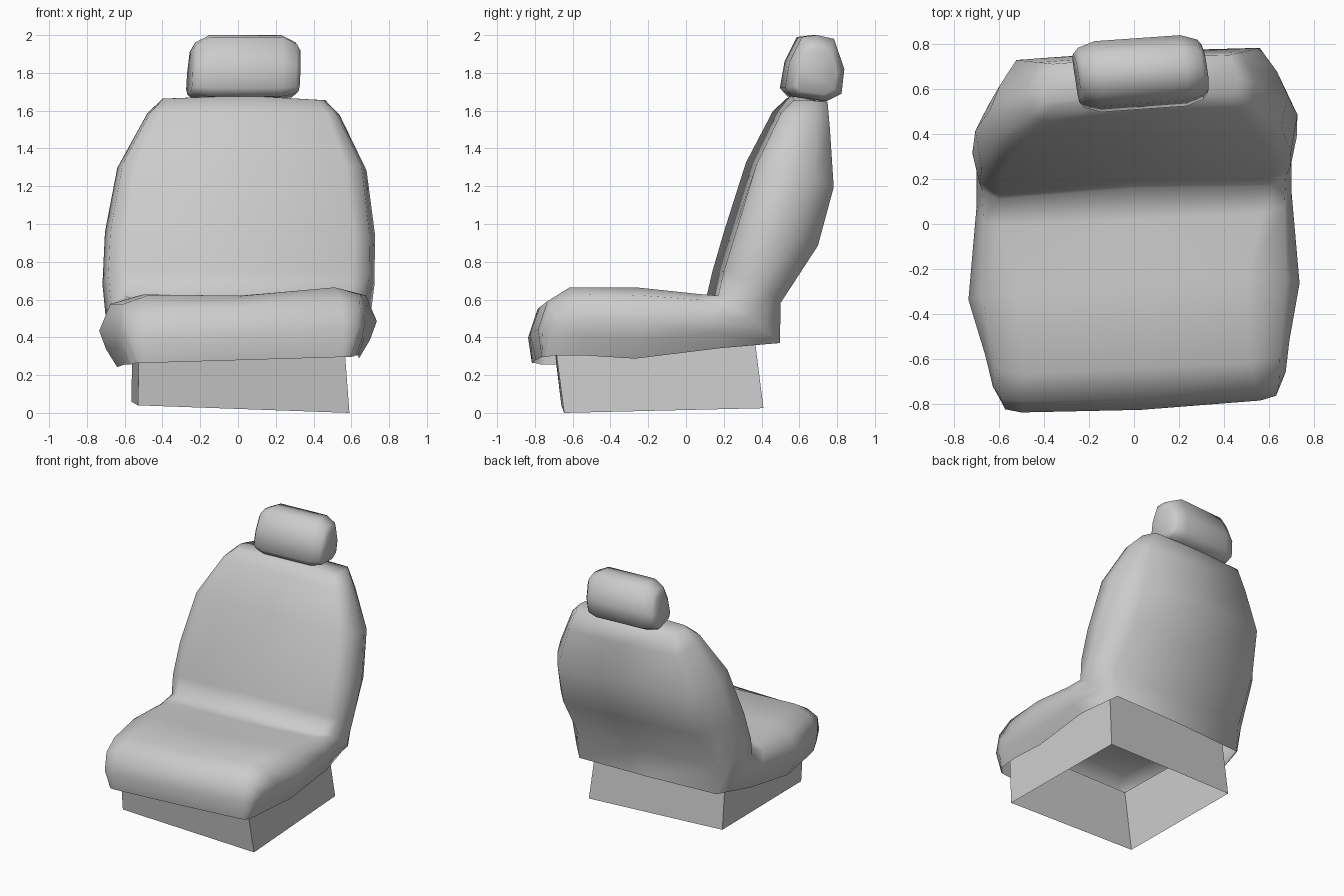
import bpy, bmesh, math

if "Cube" in bpy.data.objects:
    bpy.data.objects.remove(bpy.data.objects["Cube"])


def make_object(name, verts, faces, angle=None):
    mesh = bpy.data.meshes.new(name)
    mesh.from_pydata(verts, [], faces)
    bm = bmesh.new()
    bm.from_mesh(mesh)
    bmesh.ops.recalc_face_normals(bm, faces=bm.faces)
    bm.to_mesh(mesh)
    bm.free()
    obj = bpy.data.objects.new(name, mesh)
    bpy.context.collection.objects.link(obj)
    if angle:
        bpy.ops.object.select_all(action='DESELECT')
        obj.select_set(True)
        bpy.context.view_layer.objects.active = obj
        bpy.ops.object.shade_smooth_by_angle(angle=math.radians(angle))
    return obj


def loft(name, rings, cap_start=True, cap_end=True, angle=None,
         skip=lambda i, j: False):
    n = len(rings[0])
    verts = [p for r in rings for p in r]
    faces = []
    for i in range(len(rings) - 1):
        for j in range(n):
            k = (j + 1) % n
            if not skip(i, j):
                faces.append((i*n + j, i*n + k, (i+1)*n + k, (i+1)*n + j))
    if cap_start:
        faces.append(tuple(range(n)))
    if cap_end:
        faces.append(tuple(range(len(verts) - n, len(verts))))
    return make_object(name, verts, faces, angle)


# Seat and backrest: one cushion lofted from the nose to the shoulders, open below
# (inner y, z, half width), (side ...), (outer ...), centre offset y, z, roll
stations = [
    ((-.79, .28, .52), (-.77, .28, .57), (-.755, .28, .585), -.005, 0, .03),
    ((-.81, .42, .53), (-.74, .41, .625), (-.74, .28, .59), -.015, 0, .04),
    ((-.76, .57, .52), (-.69, .45, .65), (-.72, .28, .60), -.015, -.01, .04),
    ((-.64, .645, .49), (-.55, .47, .675), (-.58, .28, .62), 0, -.025, .04),
    ((-.27, .645, .50), (-.30, .46, .735), (-.30, .265, .64), 0, -.025, .035),
    ((.02, .62, .57), (.10, .48, .70), (.15, .33, .64), 0, -.01, .02),
    ((.14, .62, .60), (.31, .50, .70), (.47, .37, .57), .02, 0, 0),
    ((.17, .75, .60), (.35, .68, .72), (.47, .58, .59), .02, 0, 0),
    ((.23, .95, .60), (.45, .95, .715), (.67, .89, .56), .02, 0, -.01),
    ((.345, 1.32, .55), (.54, 1.29, .66), (.755, 1.20, .54), .02, 0, -.01),
    ((.48, 1.59, .44), (.60, 1.58, .51), (.74, 1.50, .45), .015, 0, -.01),
    ((.55, 1.66, .39), (.62, 1.66, .43), (.73, 1.65, .39), .01, .02, -.01),
]


def blend(a, b, t, tx):
    return (a[0] + t*(b[0]-a[0]), a[1] + t*(b[1]-a[1]), a[2] + tx*(b[2]-a[2]))


rings = []
for inner, side, outer, dy, dz, roll in stations:
    # rounded shoulders between the faces and the side
    points = (inner, blend(inner, side, .25, .75), side,
              blend(outer, side, .5, .62), outer)
    right = [(p[2], p[0], p[1]) for p in points]
    left = [(-x, y, z) for x, y, z in reversed(right)]
    ring = ([(0, inner[0] + dy, inner[1] + dz)] + right
            + [(0, outer[0] + .012, outer[1])] + left)
    rings.append([(x + .03 * max(0, z - .6) + .06 * max(0, -y - .3),
                   y + .05 * x, z + roll * x) for x, y, z in ring])
loft("seat_and_backrest", rings, cap_start=False, angle=80,
     skip=lambda i, j: i < 6 and j in (5, 6))

# Headrest: rounded profile lofted across the width
profile = [(.60, 1.99), (.68, 2.0), (.77, 1.98), (.825, 1.82), (.81, 1.69),
           (.73, 1.65), (.55, 1.675), (.51, 1.72), (.535, 1.86)]
rings = []
for x, s in ((-.285, .68), (-.265, .84), (-.19, 1), (.19, 1), (.265, .84), (.285, .68)):
    rings.append([(x + .03 + .05 * (z - 1.8) - .1 * (y - .67),
                   .67 + (y - .67) * s + .07 * x,
                   1.76 + (z - 1.76) * s) for y, z in profile])
loft("headrest", rings, angle=60)

# Base: slightly tilted box walls, open underneath and reaching up into the seat
bottom = [(-.53, -.66, .04), (.59, -.645, 0), (.55, .41, .025), (-.565, .36, .06)]
top = [(-.52, -.72, .53), (.55, -.715, .53), (.515, .345, .54), (-.555, .30, .54)]
loft("base", [bottom, top], cap_start=False, cap_end=False)
